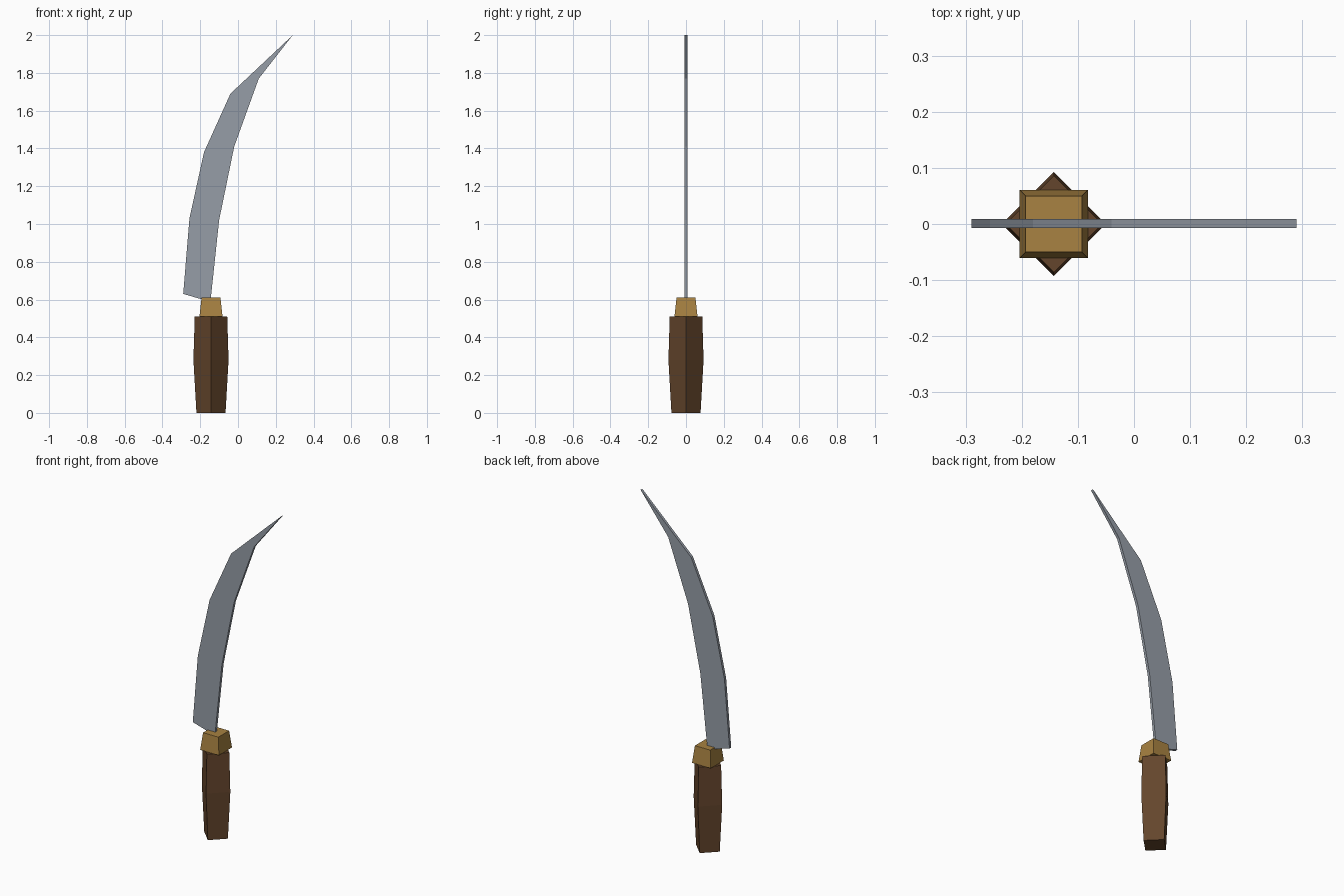
import bpy, bmesh, math

if "Cube" in bpy.data.objects:
    bpy.data.objects.remove(bpy.data.objects["Cube"])

AXIS_X = -0.143  # centre line of the grip


def material(name, rgb):
    m = bpy.data.materials.new(name)
    m.diffuse_color = (*rgb, 1)
    m.use_nodes = True
    m.node_tree.nodes["Principled BSDF"].inputs["Base Color"].default_value = m.diffuse_color
    return m


def finish(name, bm, mat):
    bmesh.ops.recalc_face_normals(bm, faces=bm.faces)
    mesh = bpy.data.meshes.new(name)
    bm.to_mesh(mesh)
    bm.free()
    mesh.materials.append(mat)
    obj = bpy.data.objects.new(name, mesh)
    bpy.context.collection.objects.link(obj)


def four_sided(name, rings, turn, mat):
    """Stack of square rings (z, corner radius) closed at both ends."""
    bm = bmesh.new()
    loops = []
    for z, r in rings:
        angles = [turn + i * math.pi / 2 for i in range(4)]
        loops.append([bm.verts.new((AXIS_X + r * math.cos(a), r * math.sin(a), z))
                      for a in angles])
    for low, high in zip(loops, loops[1:]):
        for i in range(4):
            j = (i + 1) % 4
            bm.faces.new((low[i], low[j], high[j], high[i]))
    bm.faces.new(loops[0])
    bm.faces.new(loops[-1])
    finish(name, bm, mat)


steel = material("steel", (0.305, 0.337, 0.386))
wood = material("dark wood", (0.127, 0.060, 0.025))
brass = material("brass", (0.392, 0.223, 0.054))

# Grip: diamond section, widest near the middle
four_sided("grip", [(0, 0.077), (0.28, 0.093), (0.51, 0.086)], 0, wood)

# Collar: tapered square block
root2 = math.sqrt(2)
four_sided("collar", [(0.51, 0.061 * root2), (0.61, 0.050 * root2)], math.pi / 4, brass)

# Blade: curved flat strip between a back edge and an inner edge, joined at the tip
back_edge = [(-0.29, 0.63), (-0.257, 1.03), (-0.18, 1.38), (-0.04, 1.69)]
inner_edge = [(-0.146, 0.588), (-0.10, 1.02), (-0.02, 1.41), (0.11, 1.77)]
tip = (0.29, 2.0)
bm = bmesh.new()


def column(points):
    return [[bm.verts.new((x, y, z)) for y in (-0.007, 0.009)] for x, z in points]


back, inner = column(back_edge), column(inner_edge)
end = column([tip])[0]
for i in range(3):
    for s in (0, 1):
        bm.faces.new((back[i][s], inner[i][s], inner[i + 1][s], back[i + 1][s]))
for s in (0, 1):
    bm.faces.new((back[3][s], inner[3][s], end[s]))
for edge in (back + [end], inner + [end], [back[0], inner[0]]):
    for a, b in zip(edge, edge[1:]):
        bm.faces.new((a[0], b[0], b[1], a[1]))
finish("blade", bm, steel)
